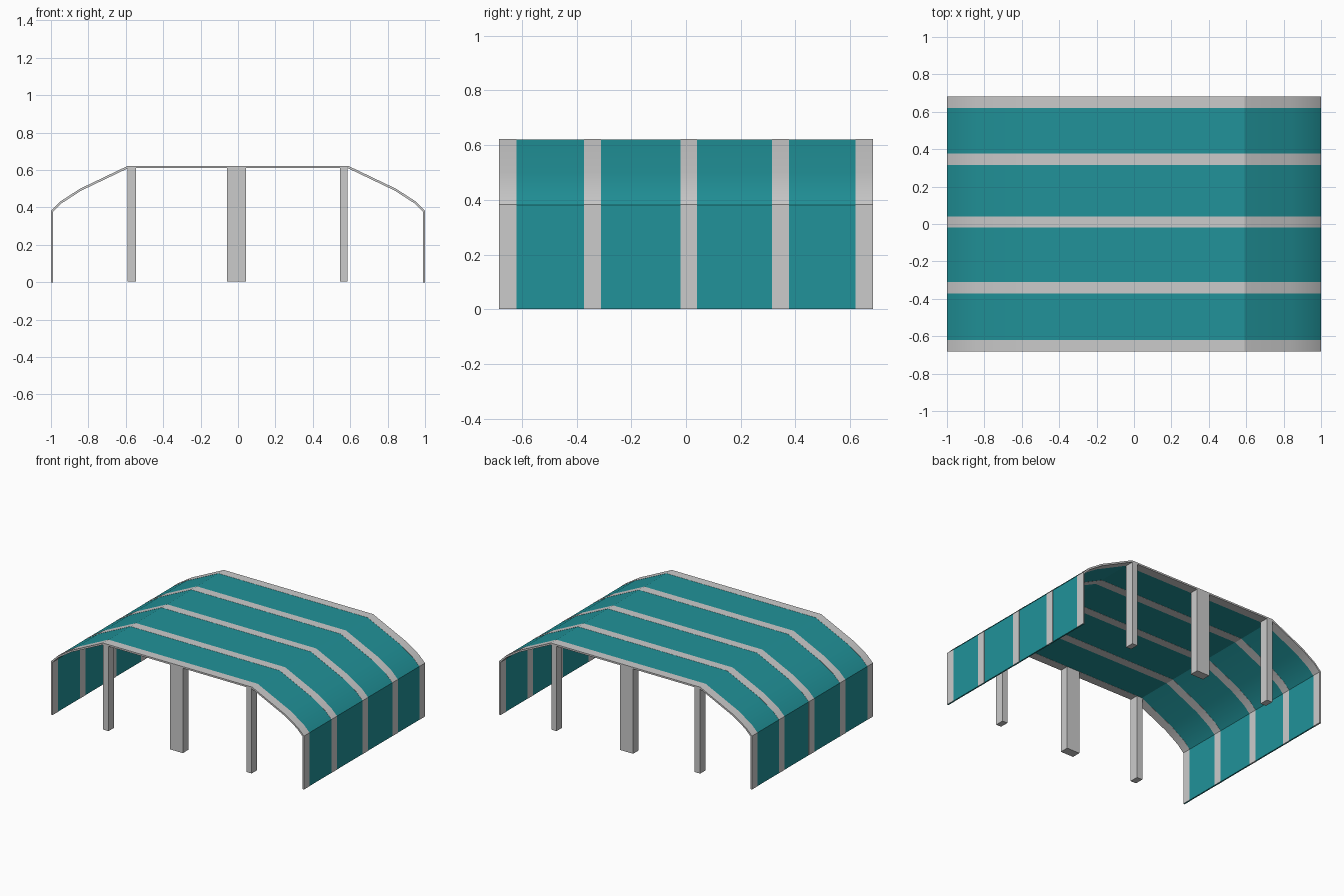
import bpy, bmesh, math
from mathutils import Vector

if "Cube" in bpy.data.objects:
    bpy.data.objects.remove(bpy.data.objects["Cube"])

teal = bpy.data.materials.new("teal_sheet")
teal.diffuse_color = (0.015, 0.29, 0.32, 1)
teal.use_nodes = True
teal.node_tree.nodes["Principled BSDF"].inputs["Base Color"].default_value = teal.diffuse_color

# Right half of the outer profile (x, z), mirrored to make the full arch
HALF = [(1.0, 0.0), (1.0, 0.382), (0.95, 0.432), (0.845, 0.5), (0.59, 0.622)]
OUTER = [Vector(p) for p in HALF] + [Vector((-x, z)) for x, z in reversed(HALF)]


def inset(points, d):
    """Offset the open profile inward by d with mitred corners."""
    normals = []
    for a, b in zip(points, points[1:]):
        t = (b - a).normalized()
        normals.append(Vector((-t.y, t.x)))
    result = []
    for i, p in enumerate(points):
        n0, n1 = normals[max(i - 1, 0)], normals[min(i, len(normals) - 1)]
        result.append(p + (n0 + n1) * (d / (1 + n0.dot(n1))))
    return result


def arch(name, y0, y1, d_out, d_in, material=None):
    """Thin arched band between two y positions."""
    bm = bmesh.new()
    rings = []
    for o, i in zip(inset(OUTER, d_out), inset(OUTER, d_in)):
        rings.append([bm.verts.new((p.x, y, p.y))
                      for p, y in ((o, y0), (o, y1), (i, y1), (i, y0))])
    for a, b in zip(rings, rings[1:]):
        for k in range(4):
            j = (k + 1) % 4
            bm.faces.new((a[k], a[j], b[j], b[k]))
    bm.faces.new(rings[0])
    bm.faces.new(rings[-1])
    bmesh.ops.recalc_face_normals(bm, faces=bm.faces)
    mesh = bpy.data.meshes.new(name)
    bm.to_mesh(mesh)
    bm.free()
    ob = bpy.data.objects.new(name, mesh)
    bpy.context.collection.objects.link(ob)
    if material:
        mesh.materials.append(material)
    bpy.ops.object.select_all(action='DESELECT')
    ob.select_set(True)
    bpy.context.view_layer.objects.active = ob
    bpy.ops.object.shade_smooth_by_angle(angle=math.radians(20))


def box(name, x0, x1, y0, y1, z0, z1):
    bpy.ops.mesh.primitive_cube_add(
        size=1, location=((x0 + x1) / 2, (y0 + y1) / 2, (z0 + z1) / 2))
    ob = bpy.context.object
    ob.name = name
    ob.scale = (x1 - x0, y1 - y0, z1 - z0)
    bpy.ops.object.transform_apply(location=False, rotation=False, scale=True)


# Teal cladding over walls and roof
arch("cladding", -0.681, 0.681, 0.001, 0.011, teal)

# Five grey frame ribs, just proud of the cladding
for n, (y0, y1) in enumerate([(-0.683, -0.62), (-0.372, -0.31), (-0.02, 0.041),
                              (0.315, 0.377), (0.62, 0.683)]):
    arch(f"frame_rib_{n + 1}", y0, y1, 0.0, 0.012)

# Support posts under the front and back ribs
for end, y0, y1 in (("front", -0.683, -0.62), ("back", 0.62, 0.683)):
    box(f"{end}_left_post", -0.59, -0.545, y0, y1, 0.004, 0.612)
    box(f"{end}_centre_post", -0.06, 0.042, y0, y1, 0.004, 0.612)
    box(f"{end}_right_post", 0.545, 0.586, y0, y1, 0.004, 0.612)
